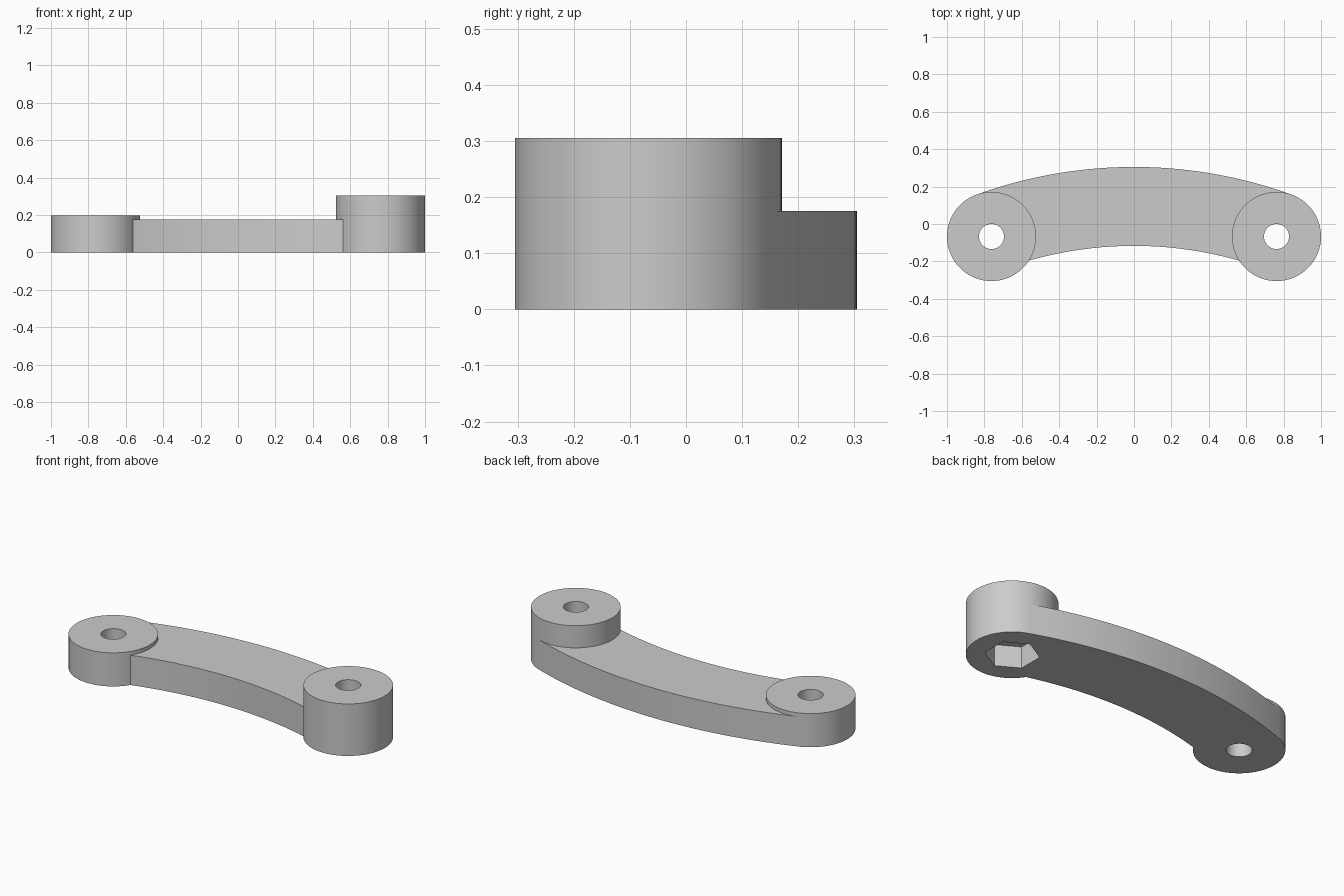
import bpy
import bmesh
from math import sin, cos, atan2, hypot, radians, pi

if "Cube" in bpy.data.objects:
    bpy.data.objects.remove(bpy.data.objects["Cube"], do_unlink=True)

# Main dimensions
BOSS_X, BOSS_Y, BOSS_R = 0.762, -0.067, 0.238
LOW_H, TALL_H, ARM_H = 0.197, 0.305, 0.175
HOLE_R, NUT_R, NUT_DEPTH = 0.067, 0.143, 0.125
OUTER_R, INNER_R = 2.47, 2.048
ARC_Y = 0.305 - OUTER_R

grey = bpy.data.materials.new("grey plastic")
grey.use_nodes = True
colour = (0.6, 0.6, 0.6, 1)
grey.diffuse_color = colour
grey.node_tree.nodes["Principled BSDF"].inputs["Base Color"].default_value = colour


def prism(name, outline, z0, z1):
    """Extrude a counter-clockwise outline from z0 to z1."""
    bm = bmesh.new()
    base = bm.faces.new([bm.verts.new((x, y, z0)) for x, y in outline])
    new = bmesh.ops.extrude_face_region(bm, geom=[base], use_keep_orig=True)["geom"]
    top = [v for v in new if isinstance(v, bmesh.types.BMVert)]
    bmesh.ops.translate(bm, verts=top, vec=(0, 0, z1 - z0))
    bmesh.ops.recalc_face_normals(bm, faces=bm.faces)
    mesh = bpy.data.meshes.new(name)
    bm.to_mesh(mesh)
    bm.free()
    mesh.materials.append(grey)
    obj = bpy.data.objects.new(name, mesh)
    bpy.context.collection.objects.link(obj)
    return obj


def circle(x, y, r, sides, start=0.0):
    return [(x + r * cos(start + 2 * pi * i / sides),
             y + r * sin(start + 2 * pi * i / sides)) for i in range(sides)]


def arc(r, half, steps):
    angles = [-half + 2 * half * i / steps for i in range(steps + 1)]
    return [(r * sin(a), ARC_Y + r * cos(a)) for a in angles]


def combine(target, tool, operation):
    """Apply a boolean and discard the tool."""
    mod = target.modifiers.new(operation, 'BOOLEAN')
    mod.operation = operation
    mod.solver = 'EXACT'
    mod.object = tool
    bpy.context.view_layer.objects.active = target
    bpy.ops.object.modifier_apply(modifier=mod.name)
    bpy.data.objects.remove(tool, do_unlink=True)


# Curved arm, its ends running into the bosses
half = atan2(BOSS_X, BOSS_Y - ARC_Y)
link = prism("curved_link", arc(INNER_R, half, 48) + arc(OUTER_R, half, 48)[::-1], 0, ARM_H)

# Round end bosses, low and tall
for side, height in ((-1, LOW_H), (1, TALL_H)):
    boss = prism("boss", circle(side * BOSS_X, BOSS_Y, BOSS_R, 96), 0, height)
    combine(link, boss, 'UNION')

# Bolt holes
for side in (-1, 1):
    hole = prism("hole_cutter", circle(side * BOSS_X, BOSS_Y, HOLE_R, 48), -0.1, 0.5)
    combine(link, hole, 'DIFFERENCE')

# Hexagonal nut pocket under the tall boss
pocket = prism("nut_cutter", circle(BOSS_X, BOSS_Y, NUT_R, 6, radians(30)), -0.1, NUT_DEPTH)
combine(link, pocket, 'DIFFERENCE')

# Smooth curved walls with crisp edges
bpy.ops.object.select_all(action='DESELECT')
link.select_set(True)
bpy.context.view_layer.objects.active = link
bpy.ops.object.shade_smooth_by_angle(angle=radians(30))
